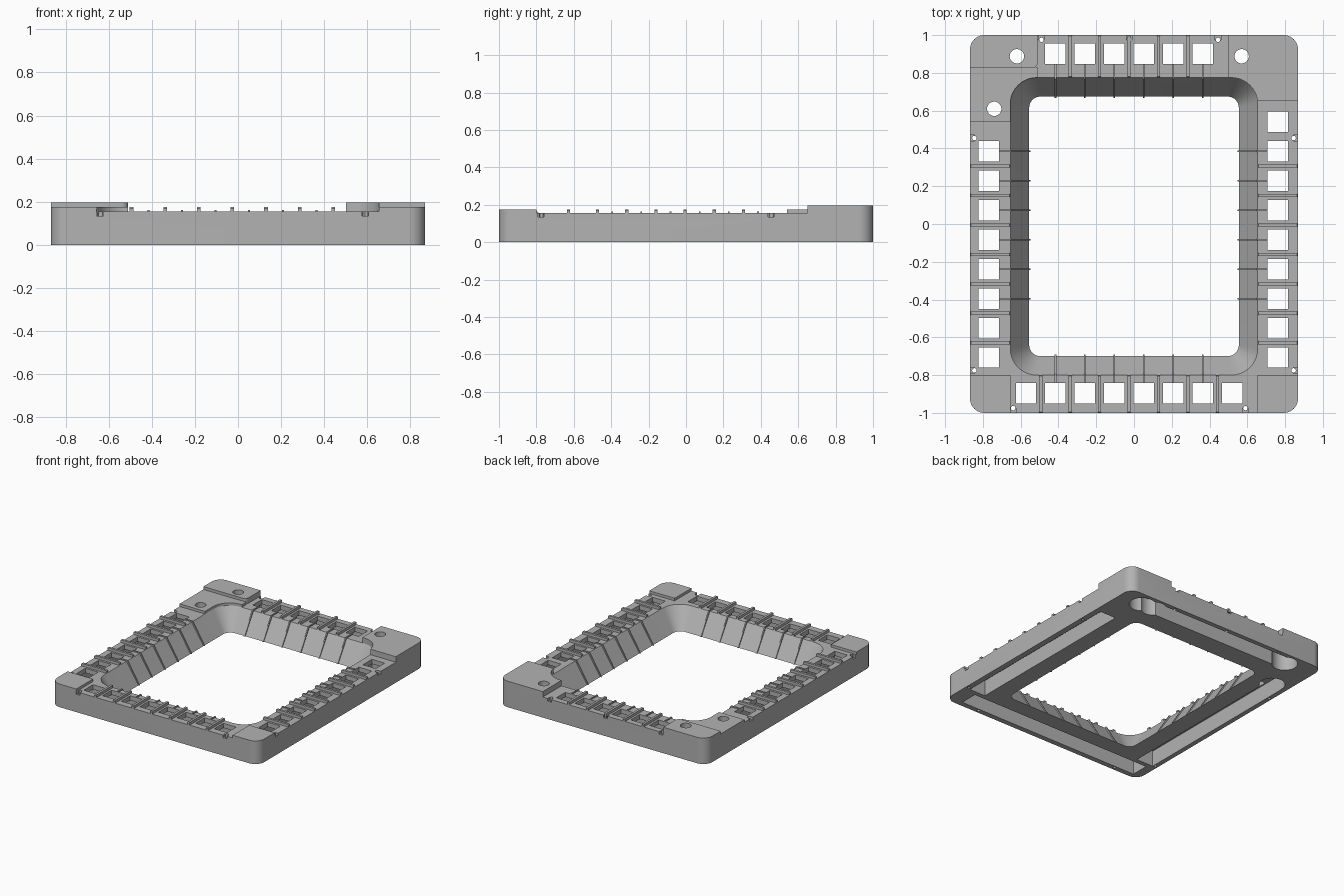
import bpy, bmesh, math
from mathutils import Vector

if "Cube" in bpy.data.objects:
    bpy.data.objects.remove(bpy.data.objects["Cube"])

grey = bpy.data.materials.new("mid_grey")
grey.diffuse_color = (0.45, 0.45, 0.45, 1)
grey.use_nodes = True
grey.node_tree.nodes["Principled BSDF"].inputs["Base Color"].default_value = grey.diffuse_color
TOP, PLATE, STEP, HIGH = 0.155, 0.12, 0.175, 0.197
PITCH = 0.156


def make(name, bm):
    bmesh.ops.recalc_face_normals(bm, faces=bm.faces)
    me = bpy.data.meshes.new(name)
    bm.to_mesh(me)
    bm.free()
    me.materials.append(grey)
    ob = bpy.data.objects.new(name, me)
    bpy.context.collection.objects.link(ob)
    return ob


def outline(x0, x1, y0, y1, radii):
    """Rounded rectangle, radii ordered +x+y, -x+y, -x-y, +x-y."""
    pts = []
    corners = [(x1, y1, -1, -1), (x0, y1, 1, -1), (x0, y0, 1, 1), (x1, y0, -1, 1)]
    for k, ((cx, cy, sx, sy), r) in enumerate(zip(corners, radii)):
        if r == 0:
            pts.append((cx, cy))
            continue
        for i in range(11):
            a = math.pi / 2 * (k + i / 10)
            pts.append((cx + sx * r + r * math.cos(a), cy + sy * r + r * math.sin(a)))
    return pts


def loft(bm, levels):
    """Stack of (outline, z) rings with capped ends."""
    rings = [[bm.verts.new((x, y, z)) for x, y in pts] for pts, z in levels]
    for a, b in zip(rings, rings[1:]):
        for i in range(len(a)):
            j = (i + 1) % len(a)
            bm.faces.new((a[i], a[j], b[j], b[i]))
    bm.faces.new(rings[0][::-1])
    bm.faces.new(rings[-1])


def box(bm, x0, x1, y0, y1, z0, z1):
    p = [(x1, y1), (x0, y1), (x0, y0), (x1, y0)]
    loft(bm, [(p, z0), (p, z1)])


def cyl(bm, x, y, r, z0, z1, n=24):
    p = [(x + r * math.cos(math.tau * i / n), y + r * math.sin(math.tau * i / n)) for i in range(n)]
    loft(bm, [(p, z0), (p, z1)])


def boolean(target, bm, op):
    cutter = make("cutter", bm)
    cutter.hide_render = True
    mod = target.modifiers.new("bool", 'BOOLEAN')
    mod.operation, mod.object, mod.solver = op, cutter, 'EXACT'
    bpy.context.view_layer.objects.active = target
    bpy.ops.object.modifier_apply(modifier="bool")
    bpy.data.objects.remove(cutter)


# Outer slab
bm = bmesh.new()
slab = outline(-0.868, 0.868, -1, 1, [0.075] * 4)
loft(bm, [(slab, 0), (slab, TOP)])
frame = make("frame", bm)

# Raised corner blocks: x0, x1, y0, y1, height, corner radii
R = 0.075
blocks = [
    (-0.868, -0.51, 0.825, 1, HIGH, (0, R, 0, 0.03)),
    (-0.868, -0.51, 0.54, 0.83, STEP, (0, 0, 0, 0)),
    (0.50, 0.868, 0.65, 1, HIGH, (R, 0, 0, 0)),
    (-0.868, -0.655, -1, -0.8, STEP, (0, 0, R, 0)),
    (0.655, 0.868, -1, -0.8, STEP, (0, 0, 0, R)),
]
for x0, x1, y0, y1, h, radii in blocks:
    bm = bmesh.new()
    p = outline(x0, x1, y0, y1, radii)
    loft(bm, [(p, 0.14), (p, h)])
    boolean(frame, bm, 'UNION')

# Central opening with sloping walls
bm = bmesh.new()
low = outline(-0.555, 0.555, -0.70, 0.675, [0.06] * 4)
high = outline(-0.655, 0.655, -0.80, 0.775, [0.14] * 4)
loft(bm, [(low, -0.1), (low, 0), (high, TOP), (high, 0.4)])
boolean(frame, bm, 'DIFFERENCE')

# Channels hollowed from underneath
for c in [(0.69, 0.825, -0.79, 0.62), (-0.832, -0.69, -0.79, 0.60),
          (-0.80, 0.75, -0.96, -0.825), (-0.62, 0.60, 0.83, 0.965)]:
    bm = bmesh.new()
    box(bm, *c, -0.1, PLATE)
    boolean(frame, bm, 'DIFFERENCE')

# Round pockets underneath, with bolt holes through the top
for x, y in [(-0.62, 0.89), (-0.74, 0.61), (0.57, 0.89), (0.67, 0.885)]:
    bm = bmesh.new()
    cyl(bm, x, y, 0.09, -0.1, PLATE + 0.005, 32)
    boolean(frame, bm, 'DIFFERENCE')
bm = bmesh.new()
for x, y in [(-0.62, 0.888), (-0.74, 0.61), (0.57, 0.888)]:
    cyl(bm, x, y, 0.038, 0.05, 0.4)
boolean(frame, bm, 'DIFFERENCE')

# Rows of square windows
bm = bmesh.new()
windows = [(-0.416 + PITCH * i, 0.902) for i in range(6)]
windows += [(-0.572 + PITCH * i, -0.896) for i in range(8)]
windows += [(-0.768, 0.385 - PITCH * i) for i in range(8)]
windows += [(0.76, 0.541 - PITCH * i) for i in range(9)]
for x, y in windows:
    box(bm, x - 0.054, x + 0.054, y - 0.054, y + 0.054, 0.08, 0.3)
boolean(frame, bm, 'DIFFERENCE')

# Pin holes along the rim, each with a notch to the outer edge
pins = [(sx * 0.845, y) for sx in (-1, 1) for y in (0.455, -0.775)]
pins += [(-0.64, -0.975), (0.59, -0.975), (-0.49, 0.975), (-0.025, 0.975), (0.445, 0.975)]
holes, notches = bmesh.new(), bmesh.new()
for x, y in pins:
    cyl(holes, x, y, 0.012, -0.1, 0.4, 12)
    if abs(y) > 0.9:
        s = math.copysign(1, y)
        box(notches, x - 0.016, x + 0.016, min(y, 1.1 * s), max(y, 1.1 * s), 0.135, 0.165)
    else:
        s = math.copysign(1, x)
        box(notches, min(x, 1.1 * s), max(x, 1.1 * s), y - 0.016, y + 0.016, 0.135, 0.165)
boolean(frame, holes, 'DIFFERENCE')
boolean(frame, notches, 'DIFFERENCE')


def strip(bm, origin, out, pos, profile, width):
    """Extrude a (distance outward, height) profile along the side's edge."""
    out = Vector(out)
    along = Vector((abs(out.y), abs(out.x), 0))
    rings = []
    for s in (-0.5, 0.5):
        rings.append([bm.verts.new(out * (origin + u) + along * (pos + s * width) + Vector((0, 0, z)))
                      for u, z in profile])
    a, b = rings
    for i in range(len(a)):
        j = (i + 1) % len(a)
        bm.faces.new((a[i], a[j], b[j], b[i]))
    bm.faces.new(a[::-1])
    bm.faces.new(b)


# Sides: bottom opening edge, outward direction, outer edge, window edge, divider and fin positions
xs = [-0.494 + PITCH * i for i in range(7)]
ys = [0.307 - PITCH * i for i in range(7)]
fx = [-0.416 + PITCH * i for i in range(6)]
fy = [0.385 - PITCH * i for i in range(6)]
sides = [
    (0.675, (0, 1, 0), 1.0, 0.848, xs[1:6], fx),
    (0.70, (0, -1, 0), 1.0, 0.842, xs, fx),
    (0.555, (1, 0, 0), 0.868, 0.706, ys, fy),
    (0.555, (-1, 0, 0), 0.868, 0.714, ys, fy),
]
dividers, fins = bmesh.new(), bmesh.new()
for edge, out, rim, win, dpos, fpos in sides:
    w = rim - edge
    for p in dpos:
        strip(dividers, edge, out, p, [(0.1, TOP - 0.01), (0.1, STEP - 0.005), (0.105, STEP),
              (w - 0.005, STEP), (w, STEP - 0.005), (w, TOP - 0.01)], 0.017)
    for p in fpos:
        strip(fins, edge, out, p, [(0.002, 0), (-0.008, 0), (0.093, 0.163), (win - edge, 0.163),
              (win - edge, 0.15), (0.1, 0.15)], 0.009)
make("divider_ribs", dividers)
make("slope_fins", fins)

# Smooth the rounded corners, keep edges crisp
bpy.ops.object.select_all(action='DESELECT')
frame.select_set(True)
bpy.context.view_layer.objects.active = frame
bpy.ops.object.shade_smooth_by_angle(angle=math.radians(30))
